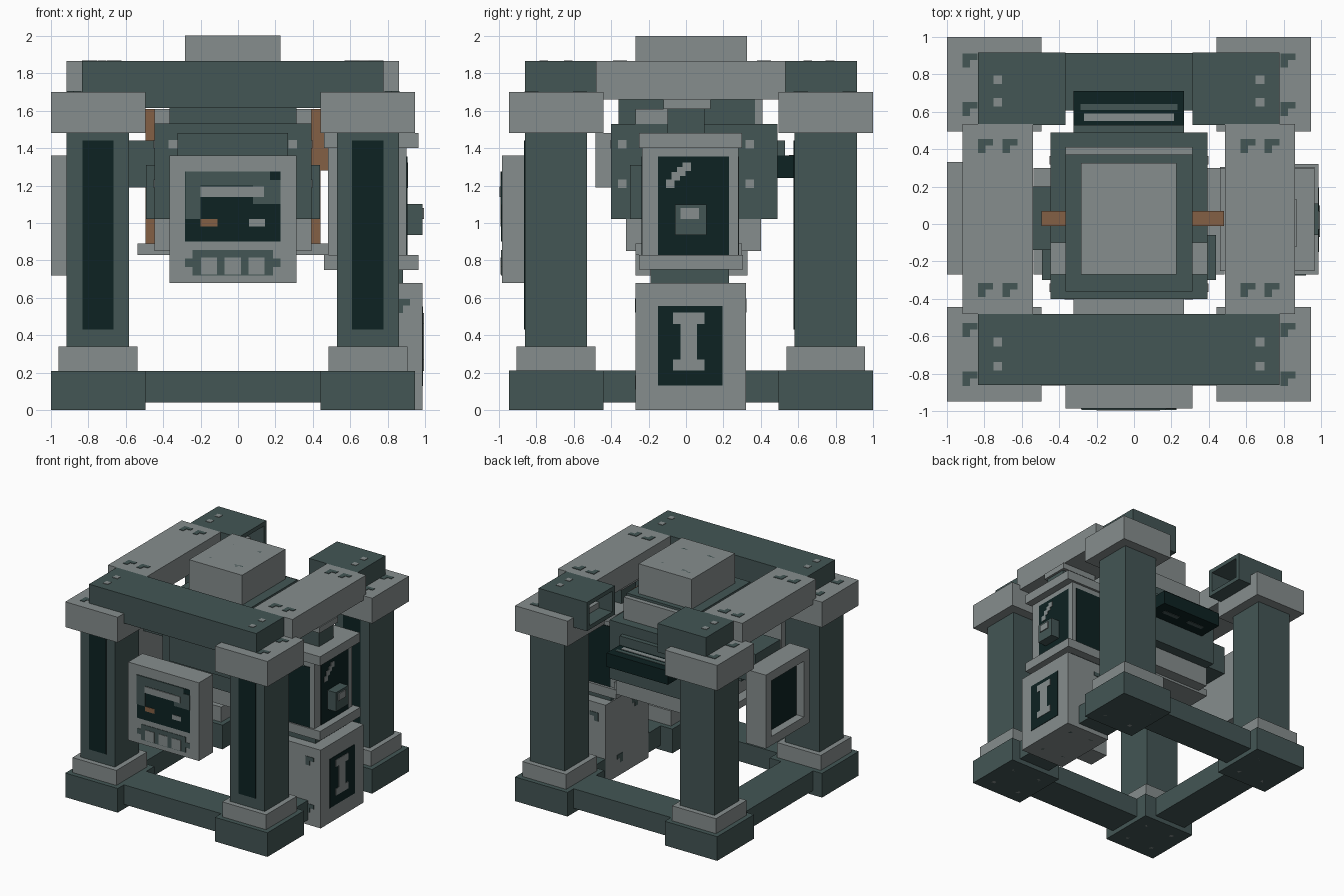
import bpy
import bmesh
from mathutils import Vector

if "Cube" in bpy.data.objects:
    bpy.data.objects.remove(bpy.data.objects["Cube"])


def material(name, red, green, blue):
    mat = bpy.data.materials.new(name)
    mat.use_nodes = True
    colour = (red, green, blue, 1)
    mat.diffuse_color = colour
    mat.node_tree.nodes["Principled BSDF"].inputs["Base Color"].default_value = colour
    return mat


teal = material("dark_teal", .056, .092, .09)
grey = material("steel_grey", .24, .27, .27)
black = material("deep_black_green", .004, .016, .016)
copper = material("copper_brown", .23, .115, .058)

# Centre of the supporting frame
CX, CY = -.027, .026
SIDES = (-1, 1)


def mid(half, centre=CX):
    return (centre - half, centre + half)


def side(sign, inner, outer, centre):
    return tuple(sorted((centre + sign * inner, centre + sign * outer)))


def box(name, mat, x, y, z):
    mesh = bpy.data.meshes.new(name)
    bm = bmesh.new()
    bmesh.ops.create_cube(bm, size=1)
    for vert in bm.verts:
        vert.co = Vector(span[0] if c < 0 else span[1] for span, c in zip((x, y, z), vert.co))
    bm.to_mesh(mesh)
    bm.free()
    mesh.materials.append(mat)
    obj = bpy.data.objects.new(name, mesh)
    bpy.context.collection.objects.link(obj)
    return obj


def plate(name, mat, face, at, u, v, layer=1):
    """Thin plate on an axis-aligned surface; u and v are the other two axes."""
    axis = "xyz".index(face[1])
    thick = .004 * layer * (1 if face[0] == "+" else -1)
    spans = [u, v]
    spans.insert(axis, tuple(sorted((at, at + thick))))
    return box(name, mat, *spans)


def dot(name, mat, face, at, u, v, half=.023):
    plate(name, mat, face, at, mid(half, u), mid(half, v))


def bracket(name, mat, face, at, u, v):
    """Small L-shaped painted mark."""
    plate(name, mat, face, at, mid(.04, u), (v, v + .035))
    plate(name + "_foot", mat, face, at, (u - .04, u), (v - .04, v))


def recess(obj, normal, rim, depth, mat):
    """Cut a pocket into the side of a box that faces the given normal."""
    bm = bmesh.new()
    bm.from_mesh(obj.data)
    bm.normal_update()
    normal = Vector(normal)
    face = max(bm.faces, key=lambda f: f.normal.dot(normal))
    bmesh.ops.inset_region(bm, faces=[face], thickness=rim)
    rim_verts = list(face.verts)
    floor = bmesh.ops.extrude_discrete_faces(bm, faces=[face])["faces"][0]
    bmesh.ops.translate(bm, verts=floor.verts, vec=normal * -depth)
    obj.data.materials.append(mat)
    floor.material_index = 1
    bm.to_mesh(obj.data)
    bm.free()


# Corner posts with foot, collar, shaft and cap
for sx in SIDES:
    for sy in SIDES:
        tag = ("left" if sx > 0 else "right") + ("_back" if sy > 0 else "_front")

        def corner(part, mat, inner, outer, z):
            box(tag + part, mat, side(sx, inner, outer, CX), side(sy, inner, outer, CY), z)

        corner("_foot", teal, .468, .973, (0, .21))
        corner("_collar", grey, .51, .932, (.21, .34))
        corner("_post", teal, .555, .888, (.34, 1.48))
        corner("_cap", grey, .468, .973, (1.48, 1.7))
        px, py = CX + sx * .72, CY + sy * .72
        plate(tag + "_inlay", black, "-y", py - .167, mid(.083, px), (.43, 1.44))
        for dy in SIDES:
            bracket(tag + "_cap_mark", teal, "+z", 1.7, CX + sx * .85, py + dy * .13)
            for dx in SIDES:
                dot(tag + "_foot_rivet", grey, "-z", .004, px + dx * .13, py + dy * .13, .015)

# Lower rails and upper beams
for s in SIDES:
    box("lower_cross_rail", teal, mid(.47), side(s, .58, .888, CY), (.04, .21))
    box("lower_side_rail", teal, side(s, .58, .888, CX), mid(.47, CY), (.04, .21))
    box("side_girder", grey, side(s, .512, .888, CX), mid(.507, CY), (1.66, 1.865))
    for y in (.42, -.35):
        for dx in SIDES:
            bracket("girder_mark", teal, "+z", 1.865, CX + s * .7 + dx * .065, y)
    beam = box("back_beam", teal, side(s, .34, .805, CX), (.53, .915), (1.615, 1.865))
    recess(beam, (-s, 0, 0), .05, .3, teal)
    for y in (.77, .65, -.63, -.76):
        dot("beam_rivet", grey, "+z", 1.865, CX + s * .7, y)
box("front_beam", teal, mid(.805), (-.86, -.48), (1.615, 1.865))

# Central machine body
box("machine_body", teal, mid(.42), (-.4, .49), (1.02, 1.53))
box("body_roof", teal, mid(.34), (-.36, .37), (1.53, 1.74))
box("roof_back_strip", grey, mid(.34), (.37, .41), (1.53, 1.72))
box("top_cap", grey, mid(.255), (-.27, .325), (1.72, 2))
for x in mid(.13):
    for y in (.2, -.14):
        bracket("top_cap_mark", teal, "+z", 1.996, x, y)
box("body_underside", grey, mid(.42), (-.32, .4), (.85, 1.02))
box("body_wings", grey, mid(.51), (-.27, .3), (.83, .89))
nose = box("body_nose", grey, mid(.295), (-.48, -.4), (1.19, 1.48))
plate("nose_cover", teal, "-y", -.48, mid(.295), (1.19, 1.48))
box("copper_band", copper, mid(.467), (-.01, .07), (.89, 1.61))
box("copper_tab", copper, (.39, .48), (-.01, .07), (1.28, 1.61))
for s in SIDES:
    box("body_side_plate", teal, side(s, .42, .465, CX), (-.3, -.06), (1.02, 1.31))
    box("shoulder_block", grey, side(s, .34, .42, CX), (-.27, -.1), (1.53, 1.61))
    face = "+x" if s > 0 else "-x"
    for y in (-.34, .34):
        for z in (1.42, 1.21):
            dot("body_rivet", grey, face, CX + s * .42, y, z)
    dot("body_front_rivet", grey, "-y", -.4, CX + s * .32, 1.42)

# Rear console
box("rear_console", black, mid(.295), (.49, .71), (1.24, 1.36))
box("rear_console_rim", teal, mid(.295), (.49, .53), (1.36, 1.44))
plate("rear_console_bar", grey, "+z", 1.36, mid(.24), (.55, .59))
plate("rear_console_stripe", teal, "+z", 1.36, mid(.26), (.61, .64))
for x in mid(.13):
    plate("rear_console_slot", teal, "-z", 1.24, mid(.08, x), (.58, .62))

# Front control panel
FRONT = -.985
box("control_panel", grey, mid(.34), (FRONT, -.79), (.68, 1.36))
plate("screen", black, "-y", FRONT, mid(.255), (.9, 1.275))
plate("screen_glow_left", teal, "-y", FRONT, (-.28, -.2), (1.02, 1.24), 2)
plate("screen_glow_top", teal, "-y", FRONT, (-.28, .17), (1.2, 1.275), 2)
plate("screen_glow_right", teal, "-y", FRONT, (.08, .228), (1.1, 1.23), 2)
plate("screen_bar", grey, "-y", FRONT, (-.2, .14), (1.14, 1.195), 3)
plate("copper_button", copper, "-y", FRONT, (-.2, -.11), (.98, 1.02), 2)
plate("grey_button", grey, "-y", FRONT, (.06, .145), (.98, 1.02), 2)
plate("key_strip", teal, "-y", FRONT, mid(.215), (.72, .855))
plate("key_strip_ends", teal, "-y", FRONT, mid(.255), (.765, .81))
for i in range(3):
    plate("key", grey, "-y", FRONT, mid(.043, -.155 + i * .127), (.725, .815), 2)

# Side window panel on the -x side, with its duct
panel = box("window_panel", grey, (-1, -.81), (-.27, .33), (.72, 1.36))
recess(panel, (-1, 0, 0), .11, .07, black)
box("window_duct", teal, (-.81, -.44), (-.14, .2), (1.19, 1.44))

# Storage block under the cabinet on the +x side
BLOCK = .985
box("storage_block", grey, (.55, BLOCK), (-.27, .32), (0, .68))
plate("emblem_field", black, "+x", BLOCK, (-.15, .195), (.13, .555))
plate("emblem_stem", grey, "+x", BLOCK, mid(.045, .015), (.24, .5), 2)
for z in mid(.125, .365):
    plate("emblem_end", grey, "+x", BLOCK, mid(.085, .015), mid(.03, z), 2)
for z in (.56, .15):
    bracket("block_front_mark", teal, "-y", -.27, .88, z)
    bracket("block_back_mark", teal, "+y", .32, .66, z)
    bracket("block_inner_mark", teal, "-x", .55, .2 - z / 2, z)
for x in (.65, .88):
    for y in mid(.18, .025):
        dot("block_foot_mark", teal, "-z", .004, x, y)

# Glass cabinet
box("cabinet_neck", teal, (.56, .88), (-.19, .23), (.68, .75))
box("cabinet_bottom_trim", grey, (.46, .965), (-.25, .305), (.75, .83))
box("cabinet", grey, (.48, .9), (-.235, .28), (.83, 1.4))
box("cabinet_top_trim", grey, (.46, .965), (-.25, .3), (1.4, 1.48))
box("cabinet_stem", teal, (.55, .85), (-.1, .1), (1.48, 1.61))
box("cabinet_stem_cap", grey, (.53, .87), (-.12, .13), (1.61, 1.66))
plate("cabinet_side_glass", black, "+x", .9, (-.15, .23), (.83, 1.355))
plate("cabinet_front_glass", black, "-y", -.235, (.53, .86), (.83, 1.355))
plate("cabinet_back_glass", black, "+y", .28, (.53, .86), (.83, 1.355))
box("cabinet_dispenser", teal, (.9, BLOCK), (-.06, .11), (.935, 1.1))
plate("dispenser_knob", grey, "+x", BLOCK, (-.03, .07), (1.02, 1.08), 2)
for i, z in enumerate((1.21, 1.25, 1.275, 1.3)):
    dot("glass_glint", grey, "+x", .904, -.085 + i * .03, z)
